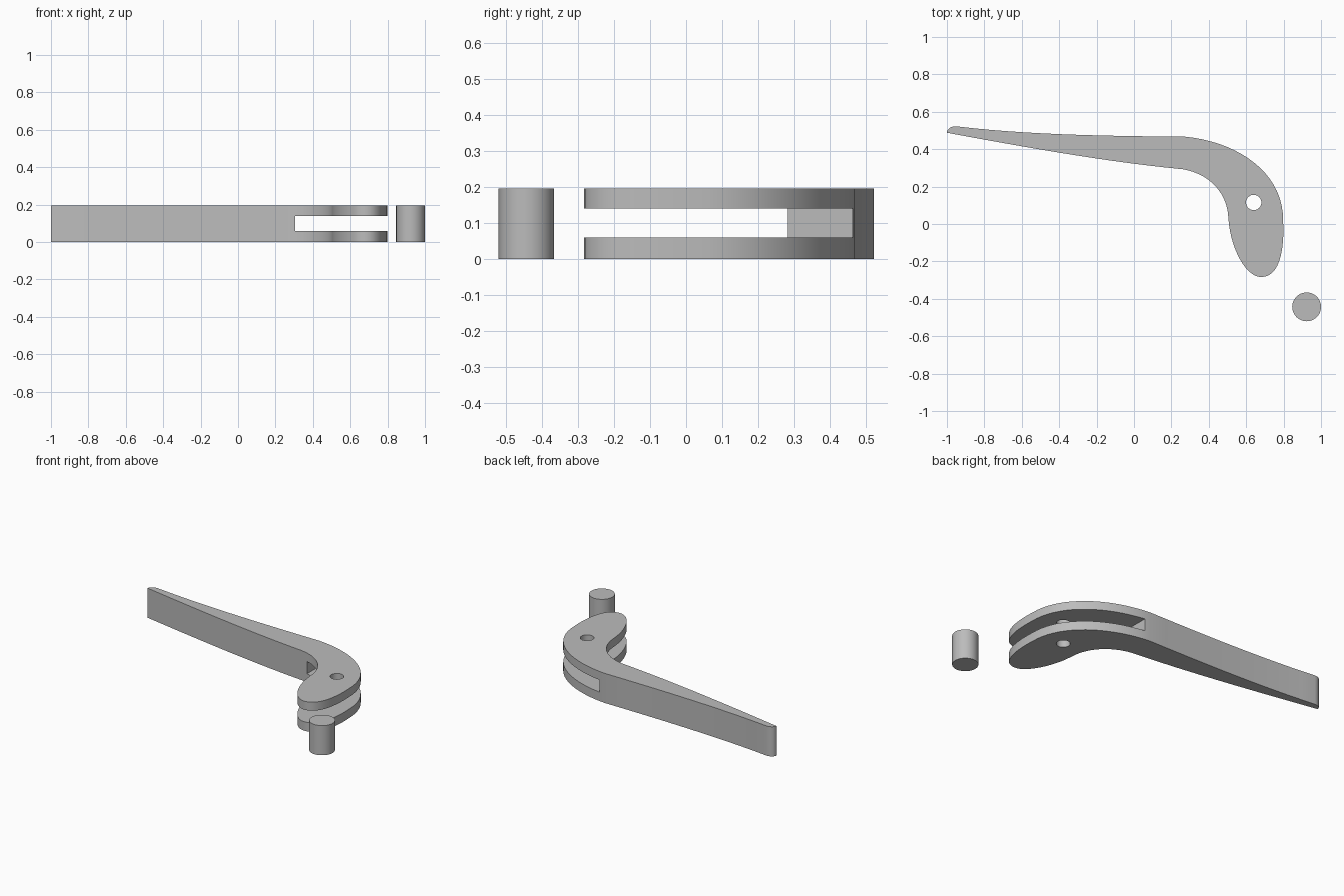
import bpy, bmesh, math
from mathutils import Vector
from mathutils.geometry import interpolate_bezier

if "Cube" in bpy.data.objects:
    bpy.data.objects.remove(bpy.data.objects["Cube"])

H = 0.195                      # thickness of lever and pin
grey = bpy.data.materials.new("light_grey")
grey.diffuse_color = (0.5, 0.5, 0.5, 1)
grey.use_nodes = True
grey.node_tree.nodes["Principled BSDF"].inputs["Base Color"].default_value = grey.diffuse_color


def prism(name, outline, z0, z1):
    """Closed outline extruded from z0 to z1."""
    bm = bmesh.new()
    face = bm.faces.new([bm.verts.new((x, y, z0)) for x, y in outline])
    top = bmesh.ops.extrude_face_region(bm, geom=[face])["geom"]
    verts = [v for v in top if isinstance(v, bmesh.types.BMVert)]
    bmesh.ops.translate(bm, vec=(0, 0, z1 - z0), verts=verts)
    bmesh.ops.recalc_face_normals(bm, faces=bm.faces)
    mesh = bpy.data.meshes.new(name)
    bm.to_mesh(mesh)
    bm.free()
    mesh.materials.append(grey)
    obj = bpy.data.objects.new(name, mesh)
    bpy.context.collection.objects.link(obj)
    return obj


def circle(cx, cy, r, n=48):
    return [(cx + r * math.cos(2 * math.pi * i / n),
             cy + r * math.sin(2 * math.pi * i / n)) for i in range(n)]


def smooth(obj):
    bpy.ops.object.select_all(action='DESELECT')
    obj.select_set(True)
    bpy.context.view_layer.objects.active = obj
    bpy.ops.object.shade_smooth_by_angle(angle=math.radians(30))


# Lever outline: start point, two handles and step count of each curve
segments = [
    ((-1, .488), (-1, .51), (-.975, .524), 6),         # rounded tip
    ((-.95, .522), (-.6, .48), (-.2, .47), 12),        # outer grip edge
    ((.27, .467), (.56, .44), (.80, .27), 18),         # outer bend
    ((.797, .02), (.805, -.1), (.79, -.28), 14),       # nose, outer side
    ((.685, -.283), (.6, -.29), (.515, -.13), 14),     # nose, inner side
    ((.505, .03), (.50, .17), (.40, .27), 14),         # inner bend
    ((.26, .293), (-.1, .327), (-.5, .395), 12),       # inner grip edge
]
outline = []
for i, (p, h1, h2, n) in enumerate(segments):
    q = segments[(i + 1) % len(segments)][0]
    pts = interpolate_bezier(Vector(p), Vector(h1), Vector(h2), Vector(q), n + 1)
    outline += [(v.x, v.y) for v in pts[:-1]]
lever = prism("lever", outline, 0, H)

# Fork slot and pivot hole
cutters = [
    prism("slot_cutter", [(.305, -.5), (1, -.5), (1, .7), (.305, .7)], .059, .139),
    prism("hole_cutter", circle(.64, .115, .041), -.1, H + .1),
]
for cutter in cutters:
    cutter.hide_render = True
    mod = lever.modifiers.new(cutter.name, 'BOOLEAN')
    mod.operation = 'DIFFERENCE'
    mod.solver = 'EXACT'
    mod.object = cutter
bpy.context.view_layer.objects.active = lever
for mod in list(lever.modifiers):
    bpy.ops.object.modifier_apply(modifier=mod.name)
for cutter in cutters:
    bpy.data.objects.remove(cutter)
smooth(lever)

# Separate pivot pin
pin = prism("pivot_pin", circle(.923, -.443, .077), 0, H)
smooth(pin)
